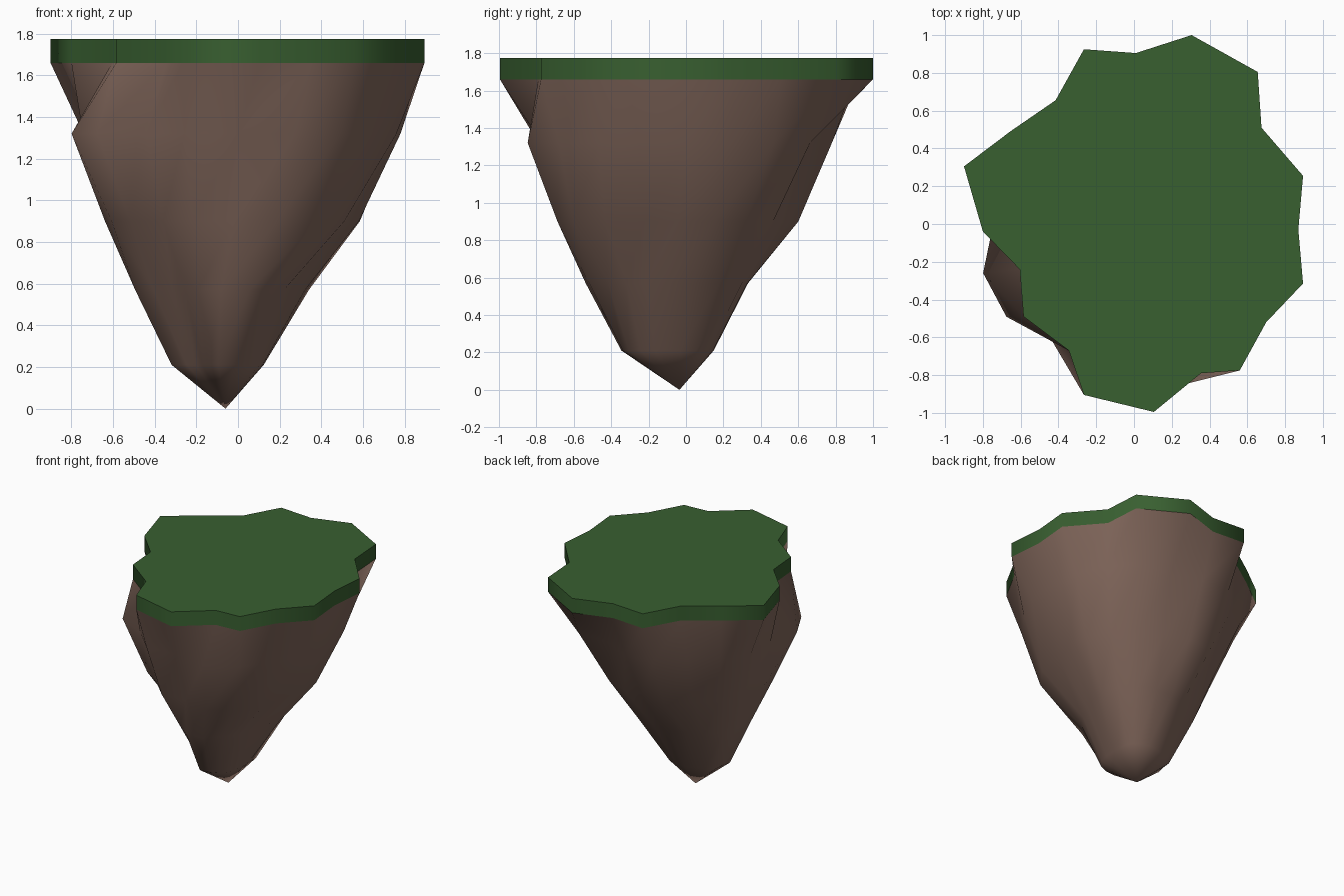
import bpy, math

if "Cube" in bpy.data.objects:
    bpy.data.objects.remove(bpy.data.objects["Cube"])

# Outline shared by the grass slab and the upper rim of the rock
OUTLINE = [(.87, -.03), (.895, .255), (.675, .51), (.655, .805), (.305, 1.0),
           (.01, .905), (-.265, .925), (-.415, .655), (-.655, .49), (-.9, .305),
           (-.8, -.04), (-.605, -.24), (-.585, -.49), (-.345, -.67), (-.265, -.905),
           (.105, -.995), (.355, -.79), (.56, -.775), (.7, -.52), (.895, -.315)]
N = len(OUTLINE)
RIM_Z, TOP_Z = 1.66, 1.775

# Radius of the rock's bulge every 18 degrees
BULGE = [.78, .80, .80, .82, .70, .78, .81, .74, .77, .78,
         .745, .84, .835, .75, .83, .77, .89, .84, .80, .80]
# Rock rings: height, centre x, centre y, scale of the bulge, local dents and bumps
RINGS = [
    (1.32, 0, 0, 1, {}),
    (.9, -.02, -.045, .77, {1: .02, 4: .07, 5: .045, 6: .045, 10: .045, 11: -.03,
                            12: -.03, 16: -.01, 17: .04, 18: .04, 19: -.04}),
    (.57, -.08, -.10, .515, {1: .03, 2: .06, 3: .07, 4: .09, 5: .03, 7: .04, 8: .04,
                             10: .03, 11: -.09, 12: -.14, 13: -.09, 14: -.06, 15: .04,
                             16: -.02, 17: -.04, 18: -.04, 19: -.05}),
    (.21, -.095, -.10, .28, {2: .04, 3: .04, 4: .06, 5: .03, 7: .03, 8: .03, 10: .015,
                             11: -.075, 12: -.10, 13: -.085, 14: -.075, 15: .03,
                             17: .02, 18: .02}),
]
APEX = (-.06, -.035, 0)


def make(name, verts, faces, color):
    mesh = bpy.data.meshes.new(name)
    mesh.from_pydata(verts, [], faces)
    obj = bpy.data.objects.new(name, mesh)
    bpy.context.collection.objects.link(obj)
    mat = bpy.data.materials.new(name + "_material")
    mat.diffuse_color = color
    mat.use_nodes = True
    mat.node_tree.nodes["Principled BSDF"].inputs["Base Color"].default_value = mat.diffuse_color
    mesh.materials.append(mat)
    bpy.ops.object.select_all(action='DESELECT')
    obj.select_set(True)
    bpy.context.view_layer.objects.active = obj
    bpy.ops.object.shade_smooth_by_angle(angle=math.radians(75))
    return obj


def band(a, b):
    """Quads joining lower ring a to upper ring b."""
    return [(a + i, a + (i + 1) % N, b + (i + 1) % N, b + i) for i in range(N)]


# Grass slab
verts = [(x, y, z) for z in (RIM_Z, TOP_Z) for x, y in OUTLINE]
faces = band(0, N) + [tuple(range(N - 1, -1, -1)), tuple(range(N, 2 * N))]
make("grass_top", verts, faces, (.04, .115, .03, 1))

# Tapering rock underside
verts = [(x, y, RIM_Z) for x, y in OUTLINE]
for z, cx, cy, s, dents in RINGS:
    for i, bulge in enumerate(BULGE):
        a = math.tau * i / N
        r = s * bulge + dents.get(i, 0)
        verts.append((cx + r * math.cos(a), cy + r * math.sin(a), z))
faces = []
for k in range(len(RINGS)):
    faces += band((k + 1) * N, k * N)
last, tip = len(RINGS) * N, len(verts)
verts.append(APEX)
faces += [(tip, last + (i + 1) % N, last + i) for i in range(N)]
make("rock_base", verts, faces, (.22, .135, .105, 1))
